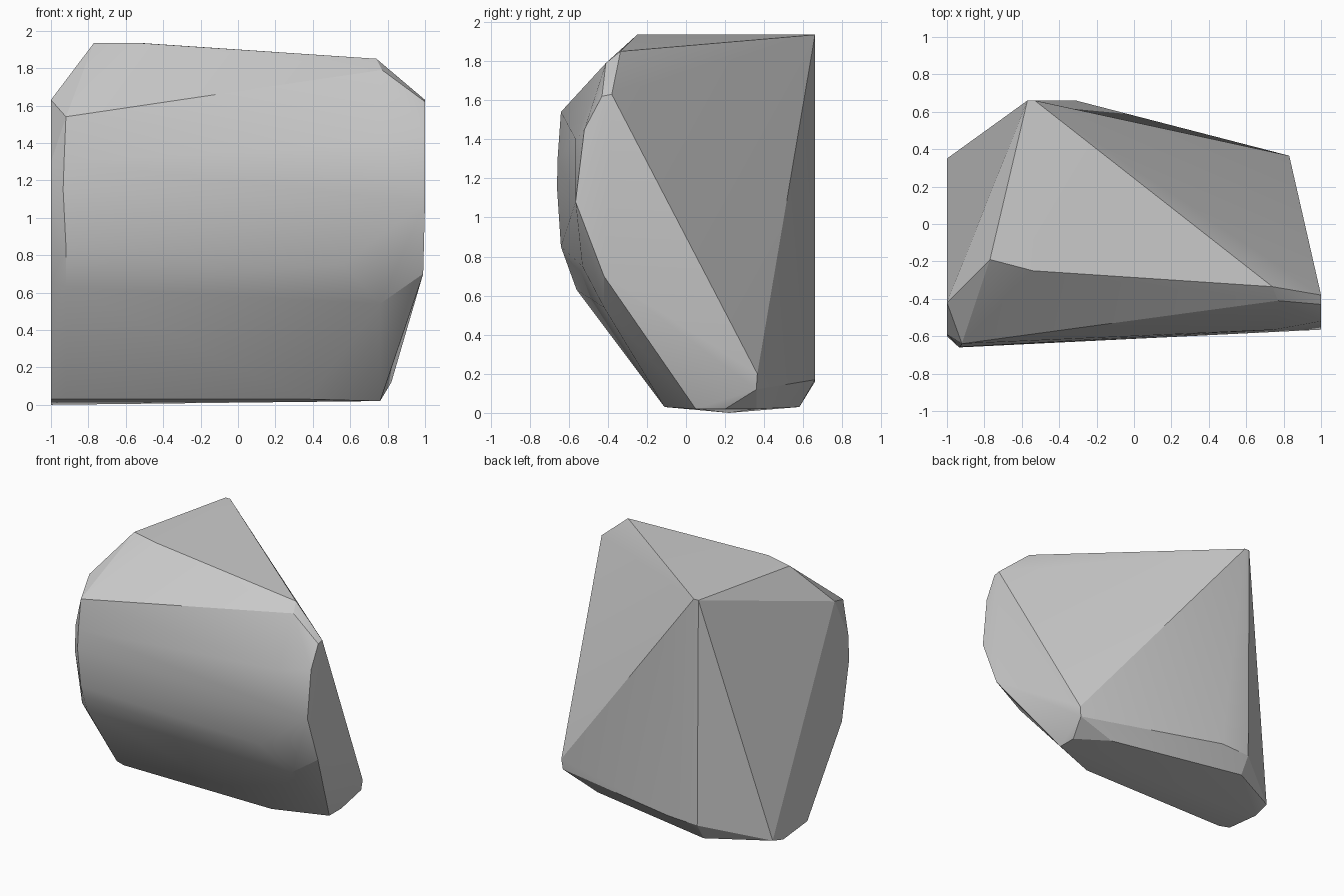
import bpy, bmesh, math

if "Cube" in bpy.data.objects:
    bpy.data.objects.remove(bpy.data.objects["Cube"])

# Faceted boulder: key corners grouped by region, wrapped in a convex hull
crown = [(-.57, .66, 1.935), (-.53, .66, 1.935), (-.77, -.19, 1.935),
         (-.54, -.25, 1.935), (.74, -.335, 1.85), (.77, -.41, 1.79)]
left_side = [(-1, -.42, 1.63), (-1, -.59, 1.3), (-1, -.6, 1.1),
             (-1, -.51, .65), (-1, -.08, .03), (-1, .22, 0), (-1, .35, .04)]
front_left = [(-.92, -.64, 1.54), (-.93, -.657, 1.3), (-.935, -.66, 1.15),
              (-.92, -.64, .85), (-.92, -.56, .63), (-.92, -.11, .03)]
front_right = [(.75, -.565, 1.4), (1, -.52, 1.45), (1, -.565, 1.08),
               (.56, -.53, .75), (.76, -.42, .54), (.37, -.11, .03)]
right_side = [(1, -.38, 1.63), (1, -.43, 1.62), (.99, -.42, .7),
              (.83, .365, .2), (.82, .36, .12)]
base_back = [(.76, .05, .02), (.76, .2, .02), (.52, .36, .02),
             (-.31, .66, .17), (-.56, .66, .16), (-.56, .58, .03)]

bm = bmesh.new()
for group in (crown, left_side, front_left, front_right, right_side, base_back):
    for p in group:
        bm.verts.new(p)
hull = bmesh.ops.convex_hull(bm, input=bm.verts[:])
spare = {g for g in hull["geom_interior"] + hull["geom_unused"]
         if isinstance(g, bmesh.types.BMVert) and g.is_valid}
bmesh.ops.delete(bm, geom=list(spare), context='VERTS')
bmesh.ops.recalc_face_normals(bm, faces=bm.faces[:])

mesh = bpy.data.meshes.new("boulder")
bm.to_mesh(mesh)
bm.free()
rock = bpy.data.objects.new("boulder", mesh)
bpy.context.collection.objects.link(rock)

# Soft shading on shallow facets, crisp main ridges
bpy.context.view_layer.objects.active = rock
rock.select_set(True)
bpy.ops.object.shade_smooth_by_angle(angle=math.radians(20))
